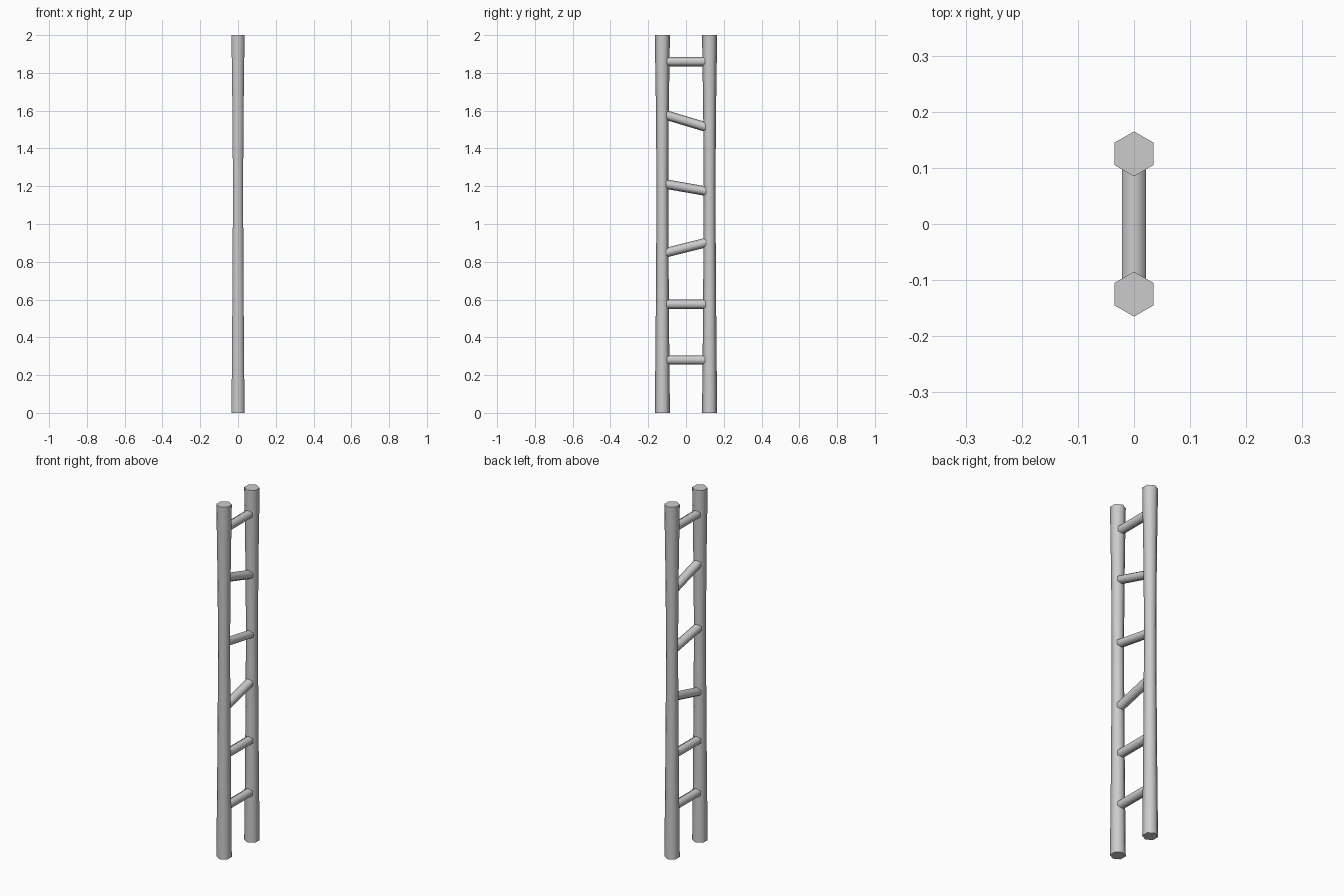
import bpy, bmesh, math
from mathutils import Vector

cube = bpy.data.objects.get("Cube")
if cube:
    bpy.data.objects.remove(cube, do_unlink=True)

grey = bpy.data.materials.new("plain grey")
grey.use_nodes = True
colour = (0.6, 0.6, 0.6, 1)
grey.diffuse_color = colour
grey.node_tree.nodes["Principled BSDF"].inputs["Base Color"].default_value = colour


def hex_rod(name, rings, u, v):
    """Six-sided rod through (centre, radius) rings, with a corner along u."""
    bm = bmesh.new()
    loops = []
    for centre, radius in rings:
        loops.append([bm.verts.new(Vector(centre) + radius *
                      (math.cos(i * math.pi / 3) * u + math.sin(i * math.pi / 3) * v))
                      for i in range(6)])
    for a, b in zip(loops, loops[1:]):
        for i in range(6):
            j = (i + 1) % 6
            bm.faces.new((a[i], a[j], b[j], b[i]))
    bm.faces.new(loops[0])
    bm.faces.new(loops[-1])
    bmesh.ops.recalc_face_normals(bm, faces=bm.faces)
    mesh = bpy.data.meshes.new(name)
    bm.to_mesh(mesh)
    bm.free()
    mesh.materials.append(grey)
    obj = bpy.data.objects.new(name, mesh)
    bpy.context.collection.objects.link(obj)
    bpy.ops.object.select_all(action='DESELECT')
    obj.select_set(True)
    bpy.context.view_layer.objects.active = obj
    bpy.ops.object.shade_smooth_by_angle(angle=math.radians(65))


X, Y, Z = Vector((1, 0, 0)), Vector((0, 1, 0)), Vector((0, 0, 1))

# Side rails, slightly slimmer towards the middle
profile = [(0, 0.04), (0.4, 0.036), (0.8, 0.033), (1.2, 0.031), (1.6, 0.034), (2, 0.04)]
for name, y in (("front_rail", -0.125), ("back_rail", 0.125)):
    hex_rod(name, [((0, y, z), r) for z, r in profile], Y, X)

# Rungs: height at the front rail and at the back rail, some of them crooked
rungs = [(0.28, 0.28), (0.575, 0.575), (0.85, 0.9),
         (1.21, 1.175), (1.575, 1.515), (1.86, 1.86)]
for n, (front, back) in enumerate(rungs, 1):
    slope = (back - front) / 0.2
    mid = (front + back) / 2
    axis = Vector((0, 1, slope)).normalized()
    ends = [((0, y, mid + slope * y), 0.025) for y in (-0.11, 0.11)]
    hex_rod(f"rung_{n}", ends, X.cross(axis), X)
